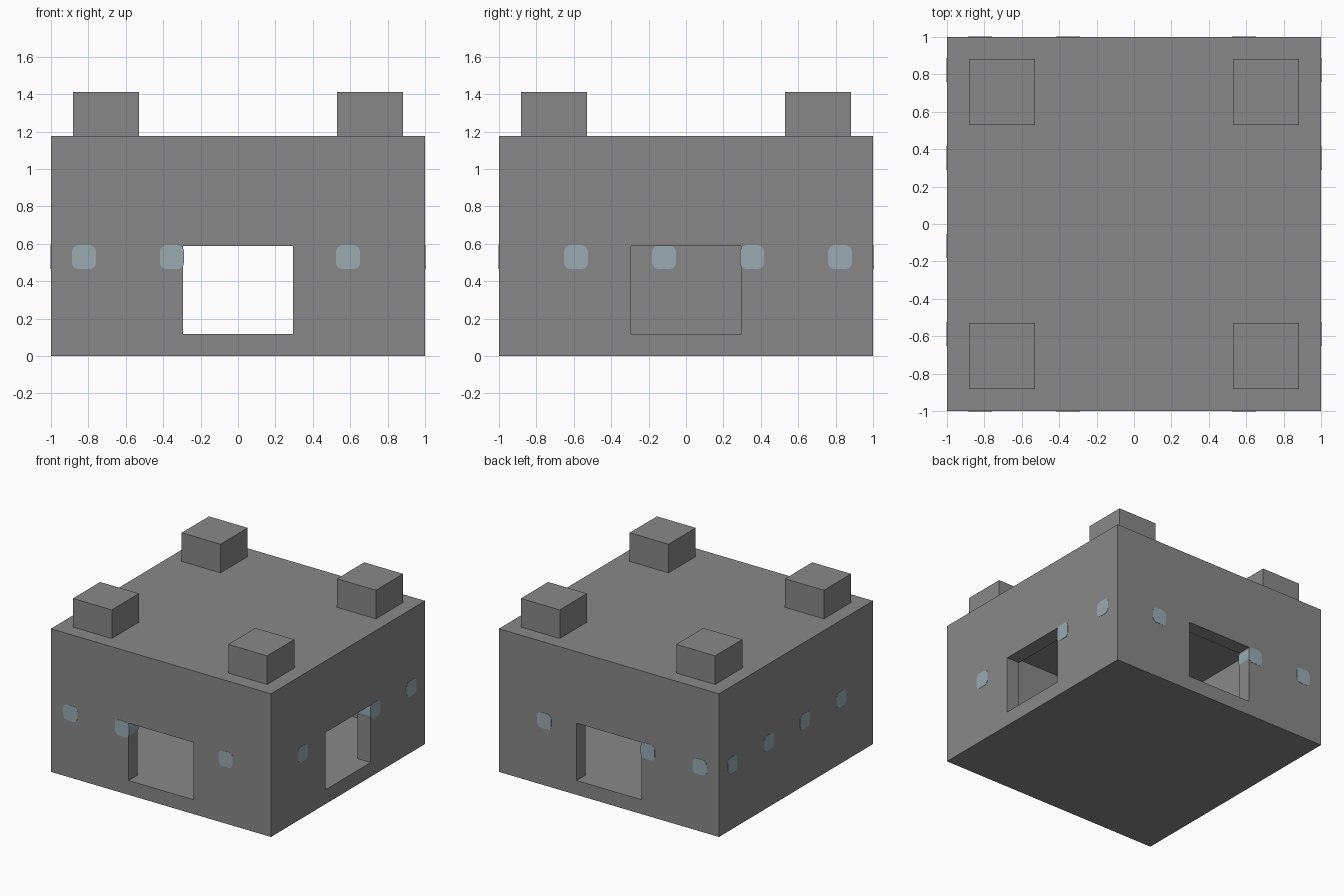
import bpy, bmesh
from mathutils import Vector

U = 2 / 17           # one building block
WALL_MID = 8 * U     # centre of the wall thickness

old = bpy.data.objects.get("Cube")
if old:
    bpy.data.objects.remove(old, do_unlink=True)


def material(name, rgb):
    m = bpy.data.materials.new(name)
    m.use_nodes = True
    m.diffuse_color = (*rgb, 1)
    m.node_tree.nodes["Principled BSDF"].inputs["Base Color"].default_value = (*rgb, 1)
    return m


stone = material("stone grey", (0.25, 0.25, 0.25))
glass = material("pale blue", (0.32, 0.41, 0.45))


def box(name, low, high, mat=None, round_axis=None):
    """Box between two corners, optionally with the edges along one axis rounded."""
    low, high = Vector(low), Vector(high)
    bm = bmesh.new()
    bmesh.ops.create_cube(bm, size=1)
    for v in bm.verts:
        v.co = Vector(c * s for c, s in zip(v.co, high - low))
    if round_axis is not None:
        edges = [e for e in bm.edges
                 if abs((e.verts[0].co - e.verts[1].co).normalized()[round_axis]) > 0.9]
        bmesh.ops.bevel(bm, geom=edges, offset=0.035, segments=4, profile=0.5,
                        affect='EDGES')
    mesh = bpy.data.meshes.new(name)
    bm.to_mesh(mesh)
    bm.free()
    ob = bpy.data.objects.new(name, mesh)
    ob.location = (low + high) / 2
    bpy.context.collection.objects.link(ob)
    if mat:
        mesh.materials.append(mat)
    return ob


# Hollow building with a room and three doorways
building = box("building", (-1, -1, 0), (1, 1, 10 * U), stone)
cutters = [
    box("room_cutter", (-7.5 * U, -7.5 * U, U), (7.5 * U, 7.5 * U, 9 * U)),
    box("front_back_doorway_cutter", (-2.5 * U, -1.1, U), (2.5 * U, 1.1, 5 * U)),
    box("side_doorway_cutter", (0.5, -2.5 * U, U), (1.1, 2.5 * U, 5 * U)),
]
for cutter in cutters:
    mod = building.modifiers.new(cutter.name, 'BOOLEAN')
    mod.operation = 'DIFFERENCE'
    mod.solver = 'EXACT'
    mod.object = cutter
    cutter.hide_render = True
    cutter.display_type = 'WIRE'
    cutter.hide_set(True)

# Corner blocks on the roof
for sx, side in ((-1, "right"), (1, "left")):
    for sy, end in ((-1, "front"), (1, "back")):
        x, y, h = sx * 6 * U, sy * 6 * U, 1.5 * U
        box(f"{end}_{side}_roof_block", (x - h, y - h, 10 * U),
            (x + h, y + h, 12 * U), stone)


# Rounded lamps set through the walls
def lamp(name, x, y, axis):
    half = [0.064] * 3
    half[axis] = U / 2 + 0.002
    c, half = Vector((x, y, 4.5 * U)), Vector(half)
    box(name, c - half, c + half, glass, axis)


for i, step in enumerate((-7, -3, 5)):
    lamp(f"front_lamp_{i}", step * U, -WALL_MID, 1)
    lamp(f"back_lamp_{i}", step * U, WALL_MID, 1)
for i, step in enumerate((-5, -1, 3, 7)):
    lamp(f"right_lamp_{i}", -WALL_MID, step * U, 0)
    if step != -1:   # the doorway takes this place
        lamp(f"left_lamp_{i}", WALL_MID, step * U, 0)
